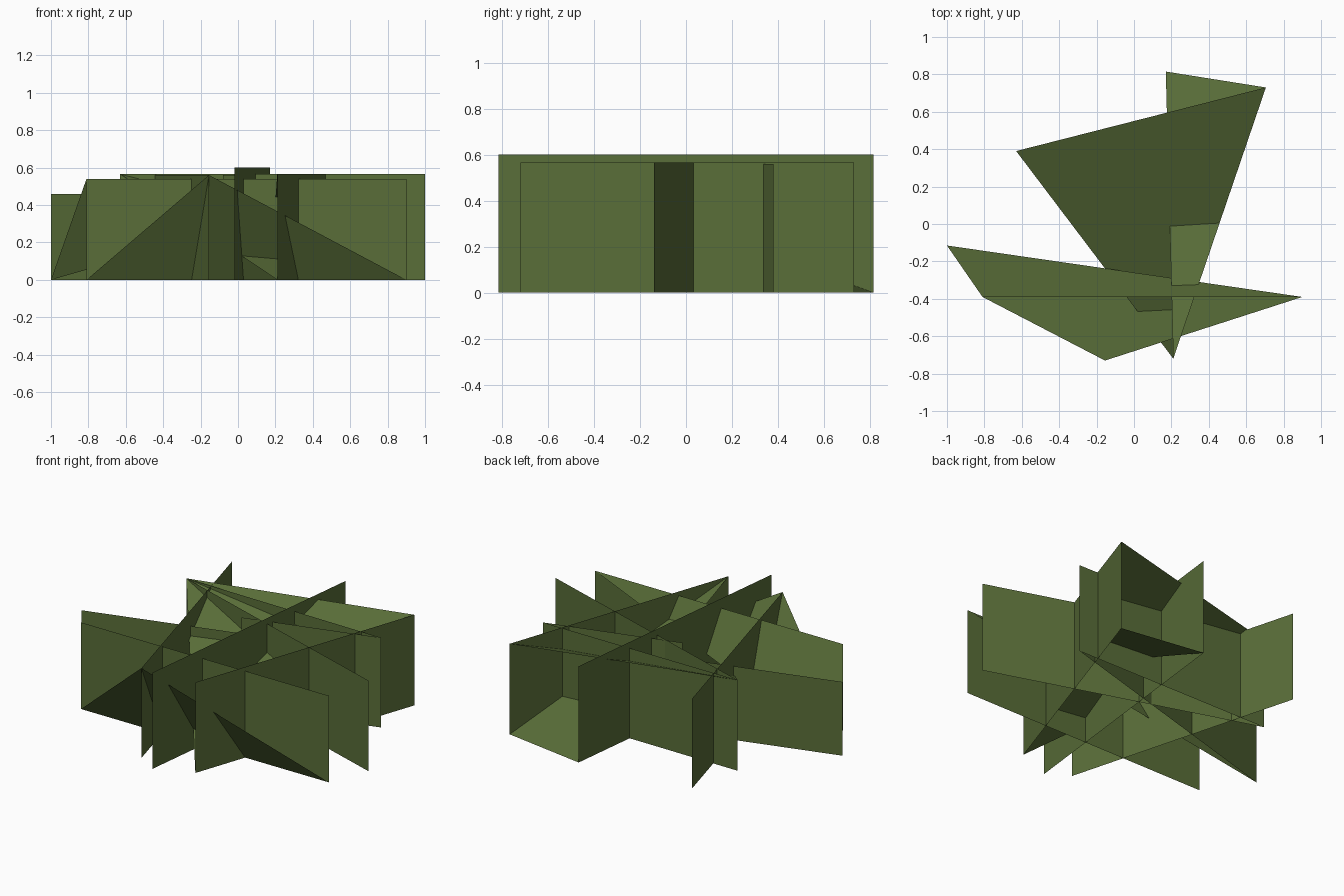
import bpy

if "Cube" in bpy.data.objects:
    bpy.data.objects.remove(bpy.data.objects["Cube"])

# One leaf-green colour for the whole clump
green = bpy.data.materials.new("leaf_green")
green.diffuse_color = (0.10, 0.155, 0.04, 1)
green.use_nodes = True
green.node_tree.nodes["Principled BSDF"].inputs["Base Color"].default_value = green.diffuse_color


def sheet(name, verts):
    mesh = bpy.data.meshes.new(name)
    mesh.from_pydata(verts, [], [tuple(range(len(verts)))])
    mesh.materials.append(green)
    obj = bpy.data.objects.new(name, mesh)
    bpy.context.collection.objects.link(obj)


# Plan position and top height of each blade end
ends = {
    "a": (-1.00, -0.115, 0.46), "n": (-0.08, 0.15, 0.46),
    "m": (-0.08, 0.15, 0.56), "j": (0.72, 0.38, 0.56),
    "b": (-0.81, -0.39, 0.54), "c": (0.90, -0.39, 0.54),
    "d": (-0.155, -0.73, 0.56), "k": (-0.555, 0.735, 0.56),
    "e": (0.705, 0.73, 0.565), "h": (0.21, -0.72, 0.565),
    "f": (-0.63, 0.39, 0.565), "i": (1.00, -0.14, 0.565),
    "g": (0.17, 0.815, 0.60), "l": (-0.02, -0.815, 0.60),
}


def top(k):
    return ends[k]


def low(k):
    return (ends[k][0], ends[k][1], 0.0)


# Upright crossing blades
for n, (p, q) in enumerate(["an", "mj", "bc", "dk", "he", "fi", "lg", "fj"], 1):
    sheet(f"upright_blade_{n}", [low(p), low(q), top(q), top(p)])

# Slanted triangular leaves joining blade ends
sheet("slanted_leaf_front_upper", [low("a"), top("b"), top("c")])
sheet("slanted_leaf_front_lower", [low("b"), top("d"), low("c")])
sheet("slanted_leaf_back_upper", [top("f"), low("h"), top("e")])
sheet("slanted_leaf_back_lower", [low("g"), top("h"), low("e")])
